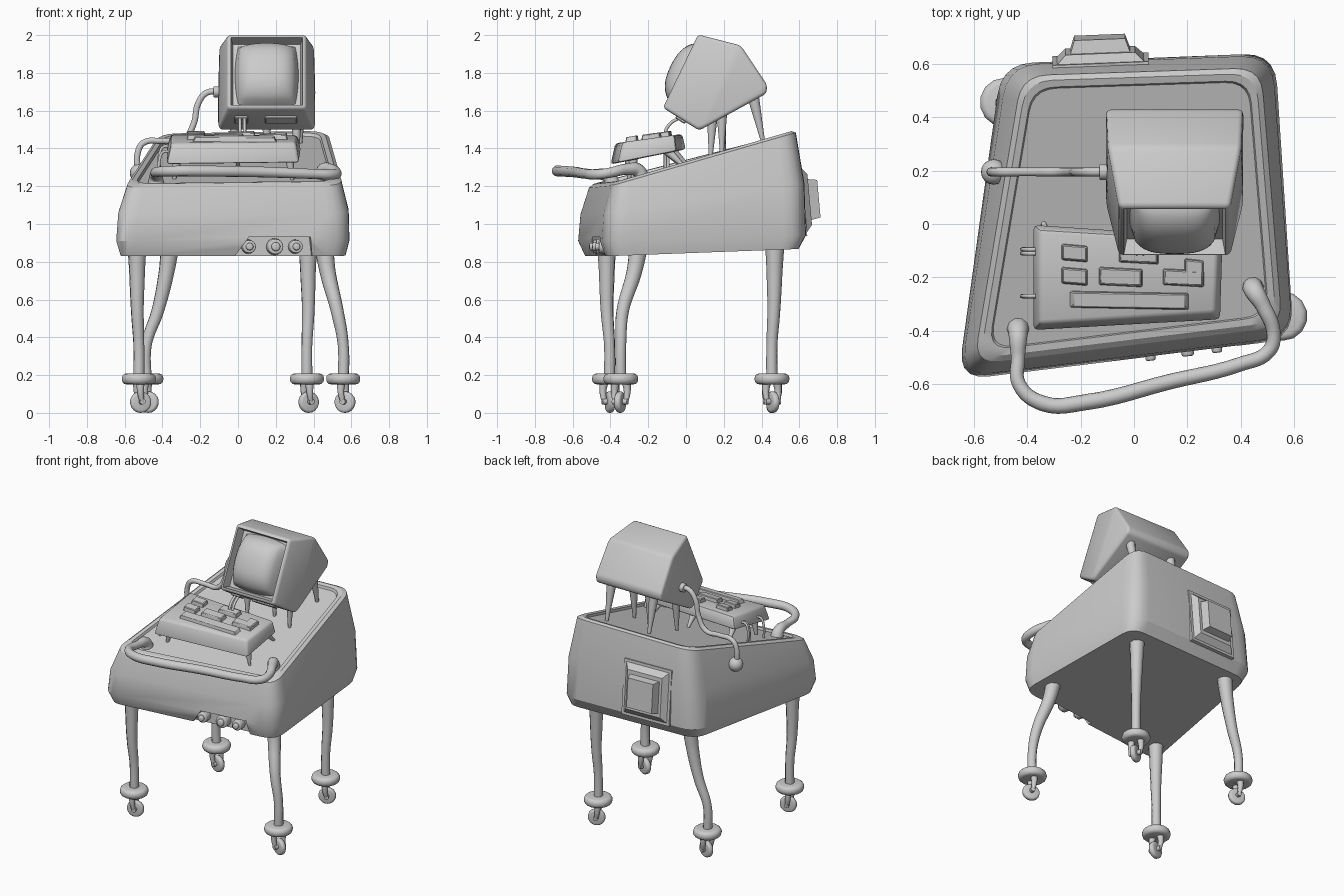
import bpy, bmesh
from math import radians, pi, atan2
from mathutils import Vector as V, Matrix as M

if "Cube" in bpy.data.objects:
    bpy.data.objects.remove(bpy.data.objects["Cube"])


def finish(name, bm, angle=35, mat=None):
    if mat:
        bm.transform(mat)
    bmesh.ops.recalc_face_normals(bm, faces=bm.faces)
    me = bpy.data.meshes.new(name)
    bm.to_mesh(me)
    bm.free()
    ob = bpy.data.objects.new(name, me)
    bpy.context.collection.objects.link(ob)
    return smooth(ob, angle)


def smooth(ob, angle=35):
    bpy.ops.object.select_all(action='DESELECT')
    ob.select_set(True)
    bpy.context.view_layer.objects.active = ob
    bpy.ops.object.shade_smooth_by_angle(angle=radians(angle))
    return ob


def tube(name, pts):
    """Round tube through (x, y, z, radius) points."""
    cu = bpy.data.curves.new(name, 'CURVE')
    cu.dimensions, cu.bevel_depth, cu.bevel_resolution = '3D', 1, 3
    cu.use_fill_caps, cu.resolution_u = True, 6
    sp = cu.splines.new('BEZIER')
    sp.bezier_points.add(len(pts) - 1)
    for b, p in zip(sp.bezier_points, pts):
        b.co, b.radius = p[:3], p[3]
        b.handle_left_type = b.handle_right_type = 'AUTO'
    ob = bpy.data.objects.new(name, cu)
    bpy.context.collection.objects.link(ob)
    bpy.ops.object.select_all(action='DESELECT')
    ob.select_set(True)
    bpy.context.view_layer.objects.active = ob
    bpy.ops.object.convert(target='MESH')
    return smooth(bpy.context.view_layer.objects.active, 45)


def hull(pts, bevel=0.0, seg=2):
    bm = bmesh.new()
    for p in pts:
        bm.verts.new(p)
    bmesh.ops.convex_hull(bm, input=bm.verts[:])
    bmesh.ops.dissolve_limit(bm, angle_limit=0.1, verts=bm.verts[:], edges=bm.edges[:])
    if bevel:
        bmesh.ops.bevel(bm, geom=bm.edges[:], offset=bevel, segments=seg, profile=0.5, affect='EDGES', clamp_overlap=True)
    return bm


def cyl(name, r1, r2, depth, mat, seg=16, bevel=0.0):
    bm = bmesh.new()
    bmesh.ops.create_cone(bm, cap_ends=True, segments=seg, radius1=r1, radius2=r2, depth=depth)
    if bevel:
        rim = [e for e in bm.edges if abs(e.verts[0].co.z - e.verts[1].co.z) < 1e-5]
        bmesh.ops.bevel(bm, geom=rim, offset=bevel, segments=3, profile=0.5, affect='EDGES')
    return finish(name, bm, 40, mat)


def ball(name, loc, r):
    bm = bmesh.new()
    bmesh.ops.create_uvsphere(bm, u_segments=16, v_segments=10, radius=r)
    return finish(name, bm, 60, M.Translation(loc))


def rounded(corners, r, n=5):
    out = []
    for i, p in enumerate(corners):
        a = p + (corners[i - 1] - p).normalized() * r
        b = p + (corners[(i + 1) % 4] - p).normalized() * r
        for k in range(n + 1):
            t = k / n
            out.append(a * (1 - t) ** 2 + p * 2 * t * (1 - t) + b * t * t)
    return out


def panel_z(y):
    return 1.205 + 0.29 * (y + 0.42)


# Cabinet body: stacked rounded loops, front-left corner first
bot = [V(p) for p in ((-.635, -.545, .83), (.575, -.405, .83), (.515, .60, .868), (-.465, .56, .868))]
low = [V(p) for p in ((-.66, -.585, .91), (.598, -.43, .91), (.528, .64, .94), (-.495, .60, .94))]
top = [V(p) for p in ((-.60, -.525, 1.19), (.555, -.385, 1.205), (.475, .585, 1.485), (-.42, .555, 1.47))]
mid = [a.lerp(b, .5) + V((a.x, a.y, 0)) * .03 for a, b in zip(low, top)]
cen = sum(top, V()) / 4
inset = lambda f, dz: [cen + (p - cen) * f + V((0, 0, dz)) for p in top]
levels = [(bot, .1), (low, .12), (mid, .12), (top, .1), (inset(.96, .014), .1),
          (inset(.91, .012), .09), (inset(.90, -.004), .09)]
bm = bmesh.new()
rings = [[bm.verts.new(p) for p in rounded(c, r)] for c, r in levels]
for a, b in zip(rings, rings[1:]):
    for i in range(len(a)):
        j = (i + 1) % len(a)
        bm.faces.new((a[i], a[j], b[j], b[i]))
bm.faces.new(rings[0][::-1])
bm.faces.new(rings[-1])
body = finish('cabinet_body', bm, 30)

# Notch under the front edge, with three knobs
turn = atan2(.15, 1.25)
front = M.Translation((.2, -.475, .88)) @ M.Rotation(turn, 4, 'Z')
cut = finish('notch_cutter', hull([(x, y, z) for y in (-.12, .055)
             for x, z in ((-.22, -.08), (-.215, -.05), (-.145, .05), (.185, .05), (.2, -.08))]), 30, front)
mod = body.modifiers.new('notch', 'BOOLEAN')
mod.operation, mod.object, mod.solver = 'DIFFERENCE', cut, 'EXACT'
smooth(body, 30)
bpy.ops.object.modifier_apply(modifier=mod.name)
bpy.data.objects.remove(cut)
smooth(body, 30)
for x, r in ((-.14, .038), (0, .045), (.11, .038)):
    m = front @ M.Translation((x, .03, 0)) @ M.Rotation(pi / 2, 4, 'X')
    cyl('knob_ring', r, r * .9, .06, m, bevel=.006)
    cyl('knob_cap', r * .6, r * .5, .10, m, bevel=.008)

# Power box on the back wall
back = M.Translation((-.125, .60, 1.125)) @ M.Rotation(.04, 4, 'Z') @ M.Rotation(.09, 4, 'X')


def frustum(name, x1, z1, y1, x2, z2, y2, dz=0):
    finish(name, hull([(sx * x, y, sz * z + dz) for x, z, y in ((x1, z1, y1), (x2, z2, y2))
                       for sx in (-1, 1) for sz in (-1, 1)]), 20, back)


frustum('back_plate', .18, .19, -.03, .18, .19, .018)
frustum('back_frame', .165, .175, .015, .13, .135, .05)
frustum('back_block', .115, .11, .04, .095, .10, .10)

# Legs and casters: top x, y, knee x, y, foot x, y, wheel yaw
for name, tx, ty, kx, ky, fx, fy, yaw in (
        ('front_left', -.535, -.42, -.533, -.418, -.525, -.405, 15),
        ('front_right', .455, -.25, .525, -.335, .557, -.345, -20),
        ('back_right', .37, .47, .372, .465, .365, .455, 25),
        ('back_left', -.36, .47, -.425, .465, -.485, .455, -15)):
    tube(name + '_leg', [(tx, ty, .88, .05), (tx + (kx - tx) * .3, ty + (ky - ty) * .3, .74, .042),
                         (kx, ky, .54, .034), (fx, fy, .36, .029), (fx, fy, .15, .03)])
    cyl(name + '_collar', .092, .092, .058, M.Translation((fx, fy, .18)), 14, .024)
    base = M.Translation((fx, fy, 0)) @ M.Rotation(radians(yaw), 4, 'Z')
    cyl(name + '_wheel', .057, .057, .036, base @ M.Translation((.01, 0, .057)) @ M.Rotation(pi / 2, 4, 'X'), 18, .014)
    cyl(name + '_axle', .016, .016, .085, base @ M.Translation((.01, 0, .06)) @ M.Rotation(pi / 2, 4, 'X'), 10)
    for s in (-1, 1):
        tube(name + '_fork', [(*(base @ V(p)), r) for p, r in
                              (((0, s * .03, .17), .024), ((0, s * .036, .11), .018), ((.01, s * .03, .05), .012))])

# Push handle across the front
tube('push_handle', [(-.434, -.385, 1.19, .046), (-.434, -.41, 1.25, .036), (-.434, -.50, 1.265, .026),
                     (-.43, -.60, 1.275, .026), (-.34, -.672, 1.28, .029), (-.18, -.667, 1.28, .03),
                     (.135, -.59, 1.275, .029), (.397, -.525, 1.265, .027), (.505, -.475, 1.262, .027),
                     (.522, -.41, 1.27, .027), (.485, -.31, 1.29, .03), (.45, -.25, 1.28, .038), (.446, -.235, 1.22, .042)])

# Keyboard slab, keys and feet
kz = lambda y: 1.425 + .14 * (y + .39)
deck = [(-.355, -.375), (.305, -.335), (.315, -.06), (-.355, -.02)]
base = [(-.38, -.40), (.325, -.36), (.335, -.05), (-.38, 0)]
finish('keyboard_slab', hull([(x, y, kz(y)) for x, y in deck] +
                             [(x, y, 1.315 + .2 * (y + .40)) for x, y in base], .016), 40)


def key(name, x0, x1, y0, y1, skew=.008):
    q = [(x0, y0 + skew), (x1, y0), (x1, y1 - skew), (x0, y1)]
    cx, cy = (x0 + x1) / 2, (y0 + y1) / 2
    finish(name, hull([(cx + (x - cx) * f, cy + (y - cy) * g, kz(y) + h) for x, y in q
                       for f, g, h in ((1.04, 1.08, -.01), (.96, .9, .025))], .004, 1), 30)


for k in ((-.27, -.175, -.142, -.075), (-.27, -.175, -.23, -.162), (-.13, .03, -.235, -.162),
          (-.055, .09, -.15, -.08), (.11, .26, -.235, -.168), (.19, .26, -.20, -.13)):
    key('key', *k)
key('space_bar', -.235, .2, -.32, -.252)
for x, y, dx, dy in ((-.32, -.08, -.02, .09), (.27, -.1, .02, .09), (-.32, -.30, -.02, 0), (.27, -.28, .02, 0), (0, -.1, 0, .08)):
    tube('keyboard_foot', [(x, y, 1.33 + .2 * (y + .4), .026), (x + dx, y + dy, panel_z(y + dy) - .02, .008)])
for y in (-.095, -.11, -.27):
    z = 1.36 + .17 * (y + .4)
    tube('keyboard_cable', [(-.36, y, z, .008), (-.395, y, z, .008), (-.415, y, z - .04, .008), (-.415, y, panel_z(y) - .02, .008)])

# Monitor shell with recessed front
cx = .152
prof = ((-.122, 1.615, .208), (.064, 2.003, .208), (.29, 1.945, .25), (.43, 1.735, .257),
        (.425, 1.69, .257), (.07, 1.495, .257))
bm = hull([(cx + s * h, y, z) for y, z, h in prof for s in (-1, 1)], .018, 3)
nrm = V((0, -.902, .431))
bm.normal_update()
face = max((f for f in bm.faces if f.normal.dot(nrm) > .95), key=lambda f: f.calc_area())
bmesh.ops.inset_individual(bm, faces=[face], thickness=.016)
bmesh.ops.translate(bm, vec=face.normal * -.06, verts=face.verts[:])
shell = finish('monitor_shell', bm, 30)

# Bulging picture tube
tilt = M.Translation(V((cx, -.028, 1.81)) - nrm * .058) @ M.Rotation(atan2(.902, .431), 4, 'X')
bm = bmesh.new()
bmesh.ops.create_grid(bm, x_segments=20, y_segments=20, size=1)
for v in bm.verts:
    u, w = v.co.x, v.co.y
    h = max(0, (1 - u ** 4) * (1 - w ** 4)) ** .5 * (1 - .3 * w * w - .1 * u * u)
    v.co = (.168 * u * (1 - .1 * w * w), .185 * w * (1 - .1 * u * u), .118 * h)
finish('picture_tube', bm, 60, tilt)

# Chin controls below the screen
chin = M.Translation((cx, -.026, 1.555)) @ M.Rotation(-atan2(.12, .192), 4, 'X')
for x, w in ((-.135, .035), (.075, .085)):
    finish('chin_slot', hull([(x + sx * w, sy * .03, z) for sx in (-1, 1) for sy in (-1, 1) for z in (-.012, .02)], .005, 1), 30, chin)

# Monitor stilts
for x in (-.02, .31):
    tube('monitor_front_stilt', [(x, .14, 1.58, .03), (x, .13, panel_z(.13) - .02, .01)])
    tube('monitor_rear_stilt', [(x + .02, .35, 1.70, .034), (x + .02, .41, panel_z(.41) - .02, .011)])
tube('monitor_middle_stilt', [(cx, .19, 1.60, .03), (cx, .19, panel_z(.19) - .02, .01)])

# Cables between monitor and keyboard
for x in (.01, .035):
    tube('screen_cable', [(x, -.04, 1.56, .009), (x, -.085, 1.53, .009), (x, -.11, 1.48, .009), (x, -.10, 1.44, .009)])

# Side conduit from monitor to a ball socket on the left wall
tube('side_conduit', [(-.09, .195, 1.70, .017), (-.165, .195, 1.695, .017), (-.21, .195, 1.64, .017),
                      (-.235, .195, 1.53, .017), (-.29, .195, 1.445, .017), (-.40, .195, 1.44, .016),
                      (-.50, .195, 1.43, .017), (-.53, .195, 1.38, .017), (-.53, .195, 1.27, .018)])
cyl('conduit_collar', .03, .03, .03, M.Translation((-.115, .195, 1.70)) @ M.Rotation(pi / 2, 4, 'Y'), 14, .005)
ball('conduit_socket', (-.525, .195, 1.27), .048)
